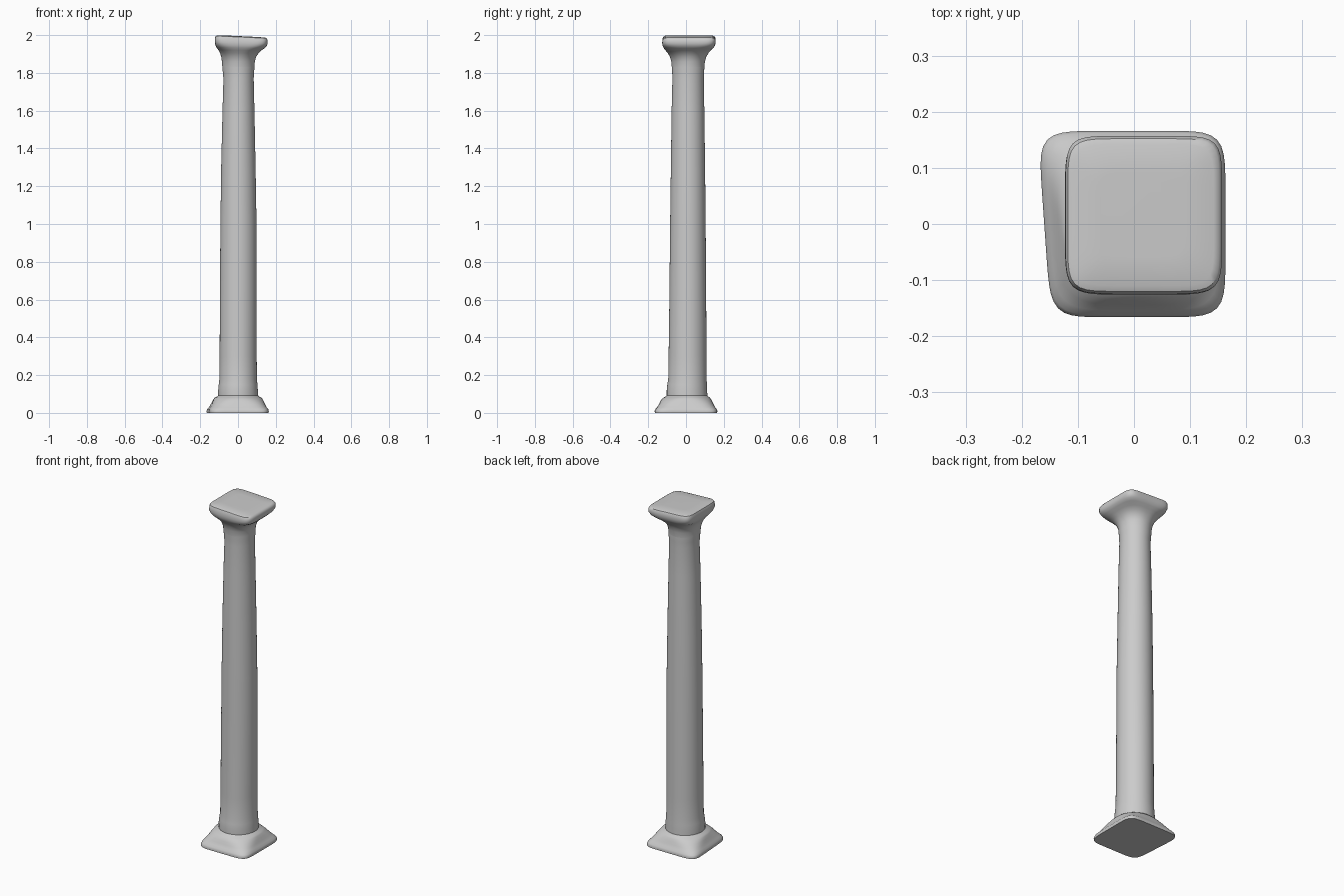
import bpy, bmesh, math

SEG = 96

def loft(name, sections, cap_bottom=False, cap_top=False, tilt=0.0, skew=0.0):
    """Loft superellipse rings: (z, x_min, x_max, y_min, y_max, squareness)."""
    bm = bmesh.new()
    rings = []
    for z, x0, x1, y0, y1, n in sections:
        ring = []
        for i in range(SEG):
            a = 2 * math.pi * i / SEG
            c, s = math.cos(a), math.sin(a)
            r = (abs(c) ** n + abs(s) ** n) ** (-1 / n)
            y = (y0 + y1) / 2 + r * s * (y1 - y0) / 2
            x = (x0 + x1) / 2 + r * c * (x1 - x0) / 2
            # square outlines lean slightly on the left side
            if x < 0 and n > 2.5:
                x += skew * -y * (-x / 0.16)
            lean = tilt * x * max(0.0, (z - 1.9) / 0.1)
            ring.append(bm.verts.new((x, y, z - lean)))
        rings.append(ring)
    for a, b in zip(rings, rings[1:]):
        for i in range(SEG):
            j = (i + 1) % SEG
            bm.faces.new((a[i], a[j], b[j], b[i]))
    if cap_bottom:
        bm.faces.new(rings[0][::-1])
    if cap_top:
        bm.faces.new(rings[-1])
    mesh = bpy.data.meshes.new(name)
    bm.to_mesh(mesh)
    bm.free()
    obj = bpy.data.objects.new(name, mesh)
    bpy.context.collection.objects.link(obj)
    bpy.ops.object.select_all(action='DESELECT')
    obj.select_set(True)
    bpy.context.view_layer.objects.active = obj
    bpy.ops.object.shade_smooth_by_angle(angle=math.radians(40))
    return obj

# Flared square plinth
loft("base", [
    (0.000, -0.159, 0.162, -0.165, 0.165, 7),
    (0.010, -0.160, 0.163, -0.166, 0.166, 7),
    (0.020, -0.157, 0.160, -0.162, 0.162, 6.5),
    (0.030, -0.150, 0.152, -0.153, 0.154, 5.5),
    (0.045, -0.142, 0.144, -0.144, 0.146, 4.2),
    (0.060, -0.135, 0.137, -0.137, 0.139, 3.3),
    (0.073, -0.129, 0.130, -0.128, 0.132, 2.6),
    (0.081, -0.123, 0.124, -0.119, 0.126, 2.3),
    (0.086, -0.112, 0.113, -0.109, 0.118, 2.1),
    (0.092, -0.105, 0.106, -0.102, 0.113, 2),
], cap_bottom=True, skew=0.07)

# Tapering round shaft with a soft ring at its foot and neck
loft("shaft", [
    (0.092, -0.105, 0.106, -0.102, 0.113, 2),
    (0.120, -0.105, 0.105, -0.102, 0.112, 2),
    (0.150, -0.102, 0.103, -0.099, 0.111, 2),
    (0.180, -0.098, 0.100, -0.094, 0.109, 2),
    (0.300, -0.097, 0.099, -0.092, 0.108, 2),
    (0.600, -0.096, 0.099, -0.088, 0.107, 2),
    (1.000, -0.093, 0.098, -0.084, 0.104, 2),
    (1.300, -0.089, 0.093, -0.080, 0.101, 2),
    (1.600, -0.082, 0.087, -0.076, 0.097, 2),
    (1.770, -0.077, 0.083, -0.072, 0.094, 2),
    (1.800, -0.080, 0.085, -0.073, 0.096, 2),
    (1.830, -0.083, 0.087, -0.075, 0.097, 2),
], )

# Capital flaring into a rounded square slab, slightly tilted on top
loft("capital", [
    (1.830, -0.083, 0.087, -0.075, 0.097, 2),
    (1.860, -0.085, 0.089, -0.078, 0.100, 2),
    (1.885, -0.089, 0.096, -0.085, 0.107, 2.2),
    (1.905, -0.095, 0.109, -0.097, 0.119, 2.5),
    (1.920, -0.104, 0.124, -0.109, 0.132, 3),
    (1.933, -0.114, 0.141, -0.119, 0.145, 4),
    (1.945, -0.120, 0.152, -0.124, 0.153, 5.2),
    (1.960, -0.123, 0.157, -0.126, 0.157, 6.5),
    (1.980, -0.122, 0.157, -0.124, 0.157, 7),
    (1.990, -0.118, 0.152, -0.120, 0.152, 7),
    (1.994, -0.108, 0.142, -0.110, 0.142, 7),
    (1.995, -0.060, 0.090, -0.060, 0.090, 6),
], cap_top=True, tilt=0.05)
